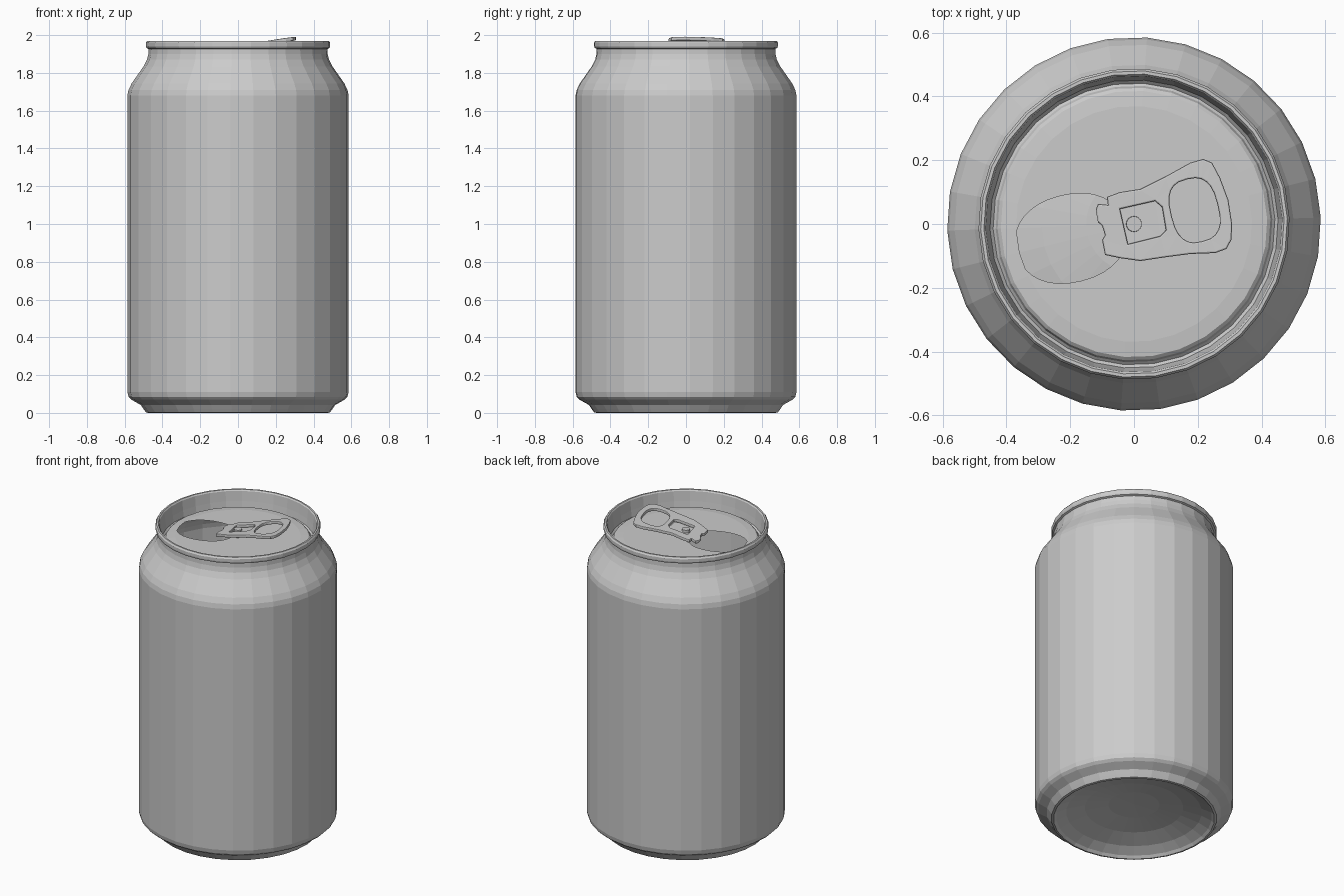
import bpy, bmesh, math
from mathutils import Vector

if "Cube" in bpy.data.objects:
    bpy.data.objects.remove(bpy.data.objects["Cube"], do_unlink=True)

SIDES = 30
TURN = math.radians(2)
TILT = math.radians(14)
LID_Z = 1.885

metal = bpy.data.materials.new("plain_grey_metal")
metal.use_nodes = True
GREY = (0.6, 0.6, 0.6, 1)
metal.diffuse_color = GREY
metal.node_tree.nodes["Principled BSDF"].inputs["Base Color"].default_value = GREY


def finish(bm, name):
    mesh = bpy.data.meshes.new(name)
    bm.to_mesh(mesh)
    bm.free()
    mesh.materials.append(metal)
    obj = bpy.data.objects.new(name, mesh)
    bpy.context.collection.objects.link(obj)
    return obj


def ring(r, z):
    return [Vector((r * math.cos(TURN + math.tau * i / SIDES),
                    r * math.sin(TURN + math.tau * i / SIDES), z)) for i in range(SIDES)]


def rounded_loop(cx, cy, a, b, power, count):
    """Tilted superellipse outline."""
    pts = []
    for i in range(count):
        t = math.tau * i / count
        c, s = math.cos(t), math.sin(t)
        u = a * math.copysign(abs(c) ** (2 / power), c)
        v = b * math.copysign(abs(s) ** (2 / power), s)
        pts.append((cx + u * math.cos(TILT) - v * math.sin(TILT),
                    cy + u * math.sin(TILT) + v * math.cos(TILT)))
    return pts


def flat_plate(loops, z):
    """Flat sheet: first loop is the outline, the others are holes."""
    bm = bmesh.new()
    edges = []
    for loop in loops:
        vs = [bm.verts.new((p[0], p[1], z)) for p in loop]
        edges += [bm.edges.new((vs[i - 1], vs[i])) for i in range(len(vs))]
    bmesh.ops.triangle_fill(bm, edges=edges, use_beauty=True, normal=(0, 0, 1))
    for f in bm.faces:
        if f.normal.z < 0:
            f.normal_flip()
    return bm


def lathe(profile, name):
    bm = bmesh.new()
    rings = [[bm.verts.new(p) for p in ring(r, z)] for r, z in profile]
    for low, high in zip(rings, rings[1:]):
        for i in range(SIDES):
            j = (i + 1) % SIDES
            bm.faces.new((low[i], low[j], high[j], high[i]))
    bmesh.ops.remove_doubles(bm, verts=bm.verts, dist=0.0001)
    return finish(bm, name)


# Can shell: domed base, straight wall, neck, rolled rim and lid groove
base = [(0, 0.1), (0.15, 0.095), (0.29, 0.075), (0.4, 0.045), (0.46, 0.015), (0.475, 0)]
wall = [(0.488, 0.003), (0.5, 0.02), (0.515, 0.042), (0.565, 0.07), (0.58, 0.085),
        (0.586, 0.11), (0.586, 1.68), (0.58, 1.71), (0.563, 1.745), (0.5, 1.835),
        (0.482, 1.87), (0.475, 1.9), (0.474, 1.927)]
rim = [(0.485, 1.932), (0.488, 1.942), (0.488, 1.96), (0.481, 1.97), (0.471, 1.97),
       (0.465, 1.962), (0.458, 1.9), (0.452, 1.858), (0.442, 1.848), (0.434, 1.855),
       (0.428, 1.872), (0.418, 1.88), (0.37, LID_Z)]
lathe(base + wall + rim, "can_shell")

# Lid panel with the pouring hole
mouth = rounded_loop(-0.198, -0.045, 0.175, 0.137, 2.2, 32)
finish(flat_plate([ring(0.37, 0), mouth], LID_Z), "lid_panel")


# Pull tab, rising gently toward the finger end
def tab_height(x):
    return 1.937 + 0.24 * x - 0.2 * x * x


outline = [(-.12, .044), (-.113, .063), (-.082, .06), (-.085, .085), (-.044, .1),
           (.02, .11), (.1, .15), (.176, .192), (.217, .204), (.245, .192),
           (.27, .145), (.296, .075), (.308, -.003), (.305, -.05), (.29, -.078),
           (.255, -.091), (.176, -.094), (.1, -.104), (.02, -.116), (-.044, -.107),
           (-.091, -.097), (-.1, -.05), (-.091, -.035), (-.1, -.006), (-.113, .006)]
window = [(-.044, .047), (.066, .072), (.088, .053), (.1, -.019), (.082, -.038), (-.019, -.063)]
finger = rounded_loop(0.19, 0.043, 0.074, 0.1, 2.7, 24)

bm = flat_plate([outline, window, finger], 0)
geo = bmesh.ops.extrude_face_region(bm, geom=bm.faces[:])
for v in [g for g in geo["geom"] if isinstance(g, bmesh.types.BMVert)]:
    v.co.z += 0.02
bmesh.ops.recalc_face_normals(bm, faces=bm.faces)
borders = [e for e in bm.edges if len(e.link_faces) == 2 and e.calc_face_angle(0) > 1.3
           and abs(e.verts[0].co.z - e.verts[1].co.z) < 0.001]
bmesh.ops.bevel(bm, geom=borders, offset=0.005, segments=2, affect='EDGES', profile=0.5)
for v in bm.verts:
    v.co.z += tab_height(v.co.x) - 0.02
finish(bm, "pull_tab")

# Tongue filling the tab window, sunk a little below the tab
bm = flat_plate([window], 0)
for v in bm.verts:
    v.co.z = tab_height(v.co.x) - 0.018
finish(bm, "tab_tongue")

# Rivet holding the tab to the lid
bm = bmesh.new()
bmesh.ops.create_cone(bm, cap_ends=True, segments=16, radius1=0.026, radius2=0.024, depth=0.05)
bmesh.ops.translate(bm, verts=bm.verts, vec=(0, 0, LID_Z + 0.023))
finish(bm, "rivet")
